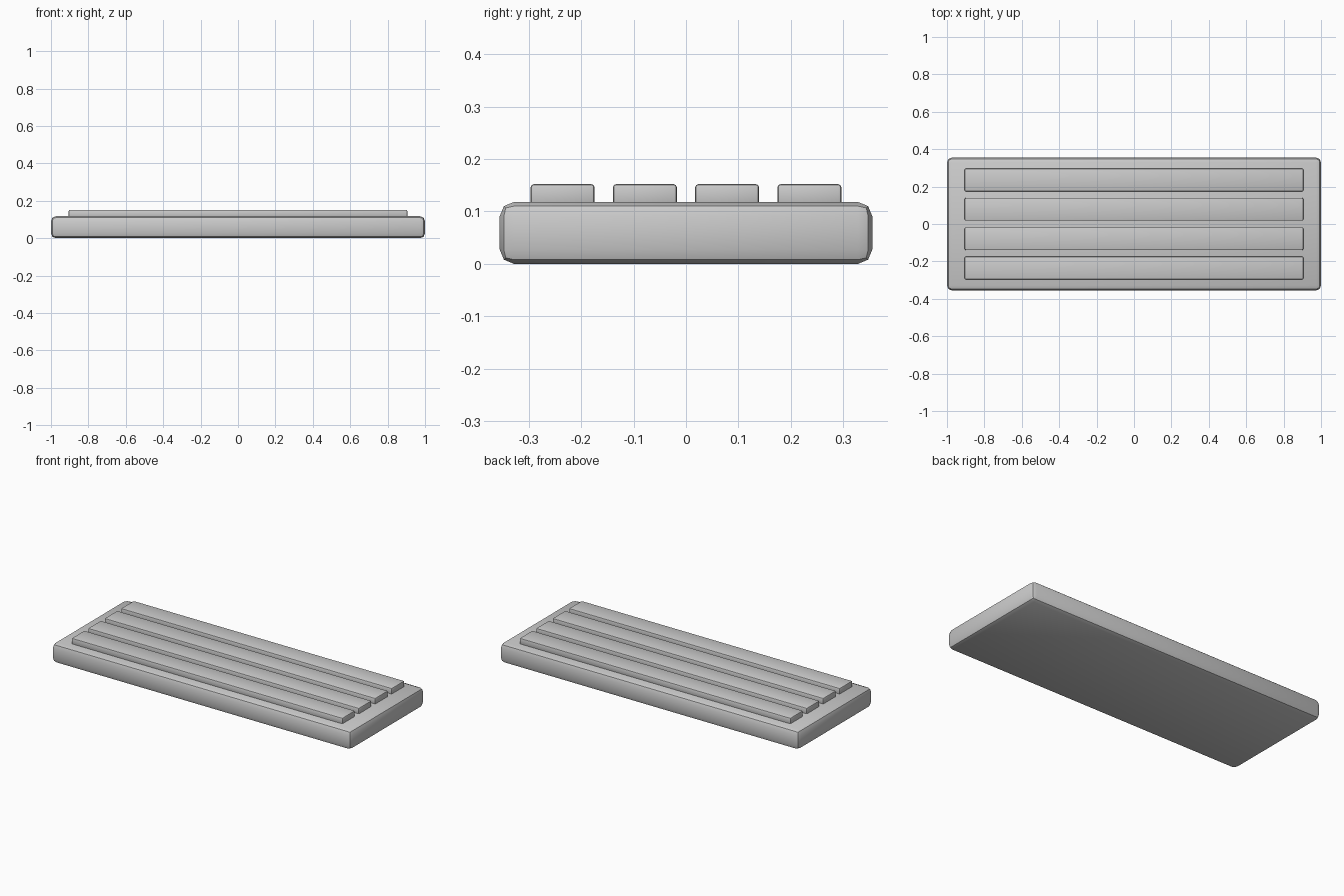
import bpy
import math

# Remove the default cube
cube = bpy.data.objects.get("Cube")
if cube:
    bpy.data.objects.remove(cube, do_unlink=True)

# Single plain grey material
grey = bpy.data.materials.new("light_grey")
grey.use_nodes = True
color = (0.6, 0.6, 0.6, 1.0)
grey.diffuse_color = color
grey.node_tree.nodes["Principled BSDF"].inputs["Base Color"].default_value = color


def rounded_block(name, size, center, radius):
    """Box with two-step rounded edges, smooth except at the hard bevel line."""
    bpy.ops.mesh.primitive_cube_add(size=1, location=center)
    block = bpy.context.object
    block.name = name
    block.scale = size
    bpy.ops.object.transform_apply(location=False, rotation=False, scale=True)
    bevel = block.modifiers.new("rounded_edges", "BEVEL")
    bevel.width = radius
    bevel.segments = 2
    bevel.limit_method = "NONE"
    bpy.ops.object.modifier_apply(modifier=bevel.name)
    block.data.materials.append(grey)
    bpy.ops.object.shade_smooth_by_angle(angle=math.radians(30))
    return block


# Base slab
base_height = 0.118
rounded_block("base_slab", (2.0, 0.711, base_height), (0, 0, base_height / 2), 0.027)

# Four raised slats running along the slab, seated slightly into it
slat_bottom, slat_top = 0.112, 0.152
pitch = 0.157
for i in range(4):
    rounded_block(
        f"slat_{i + 1}",
        (1.81, 0.122, slat_top - slat_bottom),
        (0, (i - 1.5) * pitch, (slat_bottom + slat_top) / 2),
        0.006,
    )
